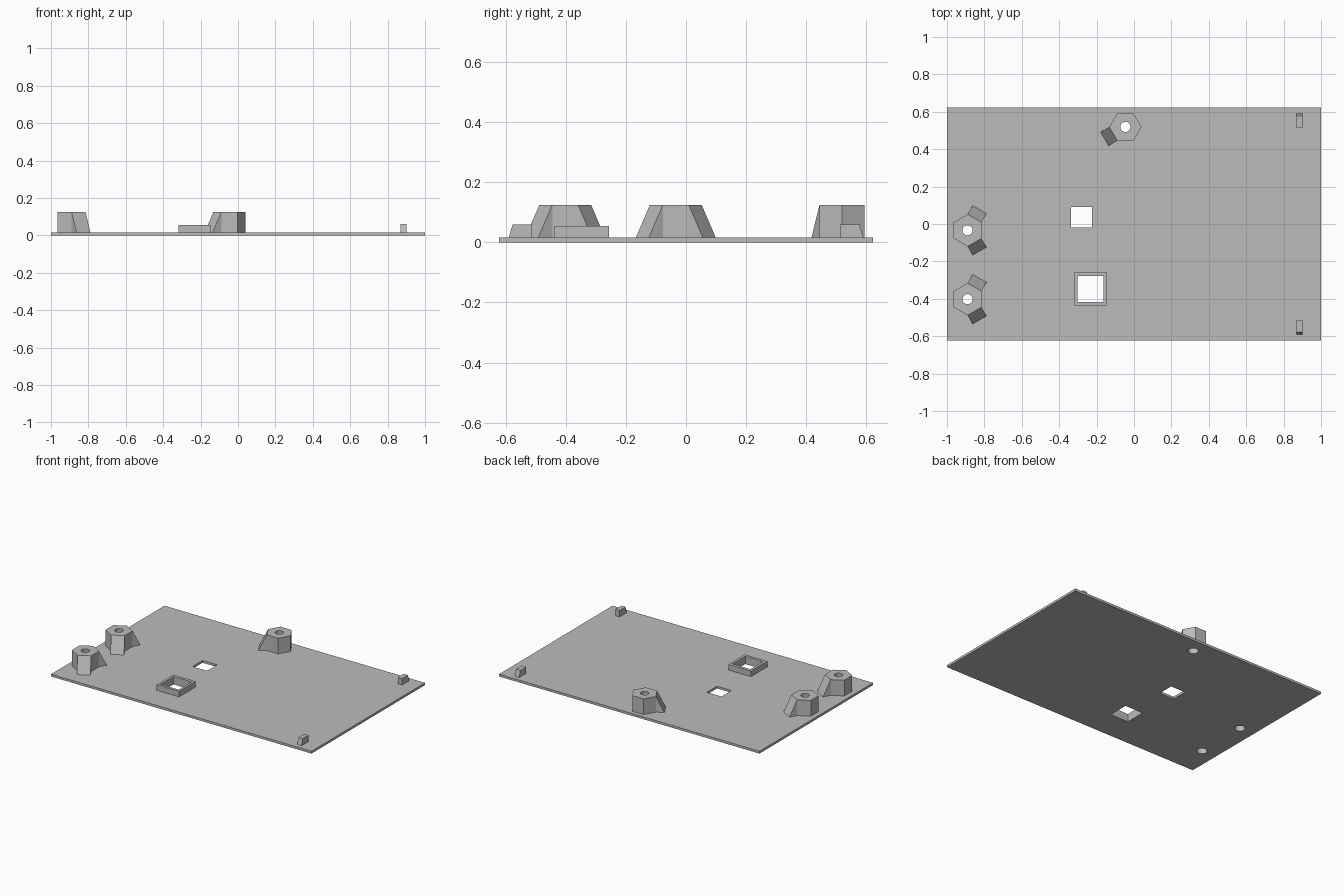
import bpy, bmesh
from math import pi, cos, sin, radians

if "Cube" in bpy.data.objects:
    bpy.data.objects.remove(bpy.data.objects["Cube"], do_unlink=True)

PLATE = 0.016      # plate thickness
POST_TOP = 0.125   # height of the mounting posts
POST_R = 0.086     # hexagon corner radius
FLARE = 0.054      # how far a sloped post side runs out at its foot

grey = bpy.data.materials.new("plain_grey")
grey.use_nodes = True
colour = (0.5, 0.5, 0.5, 1)
grey.diffuse_color = colour
grey.node_tree.nodes["Principled BSDF"].inputs["Base Color"].default_value = colour


def finish(name, bm):
    bmesh.ops.recalc_face_normals(bm, faces=bm.faces)
    mesh = bpy.data.meshes.new(name)
    bm.to_mesh(mesh)
    bm.free()
    mesh.materials.append(grey)
    obj = bpy.data.objects.new(name, mesh)
    bpy.context.collection.objects.link(obj)
    return obj


def prism(bm, bottom, top):
    """Closed solid between two matching rings of points."""
    a = [bm.verts.new(p) for p in bottom]
    b = [bm.verts.new(p) for p in top]
    bm.faces.new(a)
    bm.faces.new(b)
    n = len(a)
    for i in range(n):
        j = (i + 1) % n
        bm.faces.new((a[i], a[j], b[j], b[i]))


def rect(x0, x1, y0, y1, z):
    return [(x0, y0, z), (x1, y0, z), (x1, y1, z), (x0, y1, z)]


def box(name, x0, x1, y0, y1, z0, z1):
    bm = bmesh.new()
    prism(bm, rect(x0, x1, y0, y1, z0), rect(x0, x1, y0, y1, z1))
    return finish(name, bm)


def cut(obj, cutter):
    mod = obj.modifiers.new("cut", 'BOOLEAN')
    mod.operation = 'DIFFERENCE'
    mod.solver = 'EXACT'
    mod.object = cutter
    bpy.context.view_layer.objects.active = obj
    bpy.ops.object.modifier_apply(modifier=mod.name)


def post(name, x, y, flared):
    """Hexagonal post whose sides facing the given angles slope out to the plate."""
    bm = bmesh.new()
    start = radians(flared[0] - 30)
    ring = [(x + POST_R * cos(start + i * pi / 3), y + POST_R * sin(start + i * pi / 3))
            for i in range(6)]
    top = [(px, py, POST_TOP) for px, py in ring]
    bottom = []
    for i in range(6):
        j = (i + 1) % 6
        bottom.append((*ring[i], PLATE))
        side = start + (i + 0.5) * pi / 3
        if any(cos(side - radians(a)) > 0.99 for a in flared):
            # wedge with upright cheeks standing in front of this side
            dx, dy = FLARE * cos(side), FLARE * sin(side)
            p, q = ring[i], ring[j]
            v = [bm.verts.new(c) for c in (
                (*p, PLATE), (*q, PLATE), (q[0] + dx, q[1] + dy, PLATE),
                (p[0] + dx, p[1] + dy, PLATE), (*p, POST_TOP), (*q, POST_TOP))]
            for f in ((0, 1, 2, 3), (3, 2, 5, 4), (0, 3, 4), (1, 5, 2), (0, 4, 5, 1)):
                bm.faces.new([v[k] for k in f])
    prism(bm, bottom, top)
    # merge the wedges into the post and drop the doubled inner walls
    bmesh.ops.remove_doubles(bm, verts=bm.verts, dist=1e-5)
    inner = [f for f in bm.faces if all(len(e.link_faces) > 2 for e in f.edges
             if abs(e.verts[0].co.z - e.verts[1].co.z) > 0.01)
             and abs(f.normal.z) < 0.01 and len(f.verts) == 4
             and sum(len(e.link_faces) > 2 for e in f.edges) == 4]
    bmesh.ops.delete(bm, geom=inner, context='FACES')
    return finish(name, bm)


def hole_cutter(x, y):
    bm = bmesh.new()
    rings = []
    for z, r in ((-0.02, 0.034), (POST_TOP + 0.02, 0.026)):
        rings.append([(x + r * cos(i * pi / 16), y + r * sin(i * pi / 16), z)
                      for i in range(32)])
    prism(bm, *rings)
    return finish("hole_cutter", bm)


# base plate
plate = box("base_plate", -1, 1, -0.622, 0.622, 0, PLATE)

# mounting posts with through holes
for name, x, y, flared in (("back_side_post", -0.89, -0.034, (60, -60)),
                           ("front_side_post", -0.89, -0.402, (60, -60)),
                           ("rear_post", -0.046, 0.519, (210,))):
    obj = post(name, x, y, flared)
    cutter = hole_cutter(x, y)
    cut(obj, cutter)
    cut(plate, cutter)
    bpy.data.objects.remove(cutter, do_unlink=True)
    bpy.context.view_layer.objects.active = obj
    obj.select_set(True)
    bpy.ops.object.shade_smooth_by_angle(angle=radians(25))
    obj.select_set(False)

# raised square collar around an opening, and a plain square opening
collar = box("square_collar", -0.319, -0.146, -0.437, -0.256, PLATE, 0.055)
for window in ((-0.301, -0.163, -0.418, -0.277), (-0.337, -0.225, -0.018, 0.092)):
    cutter = box("window_cutter", *window, -0.1, 0.2)
    cut(plate, cutter)
    if window[3] < -0.1:
        cut(collar, cutter)
    bpy.data.objects.remove(cutter, do_unlink=True)

# small stop blocks with a sloped outer end
for name, s in (("front_stop", -1), ("rear_stop", 1)):
    bm = bmesh.new()
    prism(bm, rect(0.868, 0.901, s * 0.512, s * 0.59, PLATE),
          rect(0.868, 0.901, s * 0.512, s * 0.577, 0.06))
    finish(name, bm)
